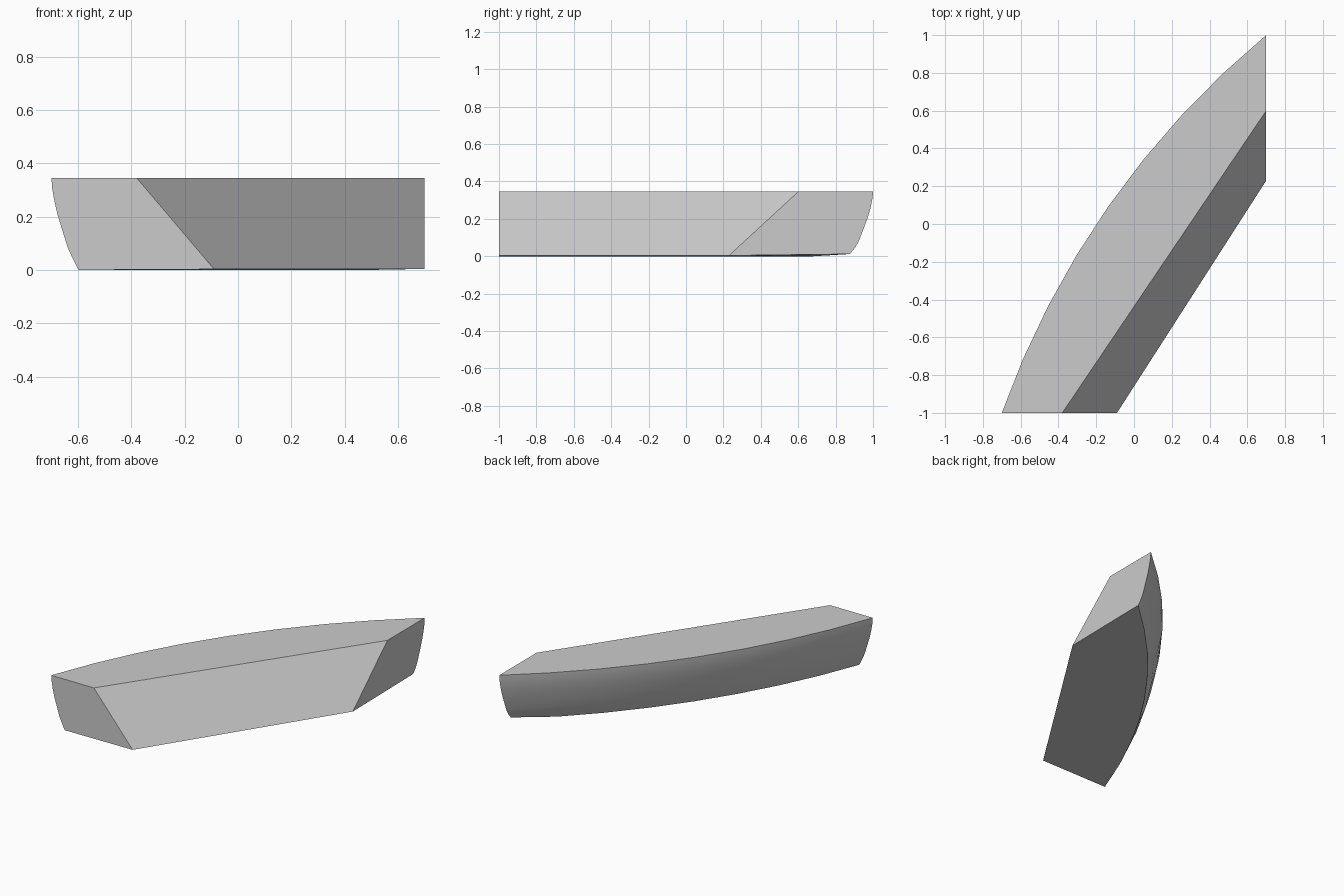
import bpy, bmesh, math
from mathutils import Vector

cube = bpy.data.objects.get("Cube")
if cube:
    bpy.data.objects.remove(cube, do_unlink=True)

# Single grey finish
grey = bpy.data.materials.new("light grey")
grey.use_nodes = True
COLOR = (0.6, 0.6, 0.6, 1)
grey.diffuse_color = COLOR
grey.node_tree.nodes["Principled BSDF"].inputs["Base Color"].default_value = COLOR

# Plan: an outer arc through both tips, trimmed by the end planes y = -1 and x = 0.7
END_X, END_Y, HEIGHT = 0.70, -1.0, 0.345
SAG, SEGMENTS = 0.165, 8
half = math.hypot(END_X, END_Y)
RADIUS = (half ** 2 + SAG ** 2) / (2 * SAG)
centre = Vector((-END_Y, -END_X)) / half * (RADIUS - SAG)

# Rounded outer wall: (inward offset, height), top to bottom
PROFILE = [(0, HEIGHT), (0.002, 0.31), (0.01, 0.26), (0.022, 0.205),
           (0.038, 0.15), (0.057, 0.085), (0.074, 0.045), (0.095, 0.0)]


def arc(offset, z):
    """Points of one wall ring, running from the front end to the back end."""
    r = RADIUS - offset
    a0 = math.pi - math.asin((END_Y - centre.y) / r)
    a1 = math.acos((END_X - centre.x) / r)
    return [Vector((centre.x + r * math.cos(a), centre.y + r * math.sin(a), z))
            for a in (a0 + (a1 - a0) * i / SEGMENTS for i in range(SEGMENTS + 1))]


bm = bmesh.new()
rings = [[bm.verts.new(p) for p in arc(o, z)] for o, z in PROFILE]
rings[-1][-1].co.z = 0.012          # slightly lifted back corner

# Sloping straight inner side
top_in = [bm.verts.new(p) for p in ((-0.38, END_Y, HEIGHT), (END_X, 0.60, HEIGHT))]
low_in = [bm.verts.new(p) for p in ((-0.09, END_Y, 0.003), (END_X, 0.23, 0.004))]

# Curved outer wall, smooth shaded
for upper, lower in zip(rings, rings[1:]):
    for i in range(SEGMENTS):
        bm.faces.new((upper[i], upper[i + 1], lower[i + 1], lower[i])).smooth = True

# Inner side, top, underside and the two trimmed ends
bm.faces.new((top_in[0], low_in[0], low_in[1], top_in[1]))
bm.faces.new(rings[0] + top_in[::-1])
bm.faces.new(rings[-1] + low_in[::-1])
for end, k in ((0, 0), (-1, 1)):
    bm.faces.new([ring[end] for ring in rings] + [low_in[k], top_in[k]])
bmesh.ops.recalc_face_normals(bm, faces=bm.faces)

mesh = bpy.data.meshes.new("curved_block")
bm.to_mesh(mesh)
bm.free()
mesh.materials.append(grey)
block = bpy.data.objects.new("curved_block", mesh)
bpy.context.collection.objects.link(block)

# Keep the rims crisp
bpy.context.view_layer.objects.active = block
block.select_set(True)
bpy.ops.object.shade_smooth_by_angle(angle=math.radians(30))
